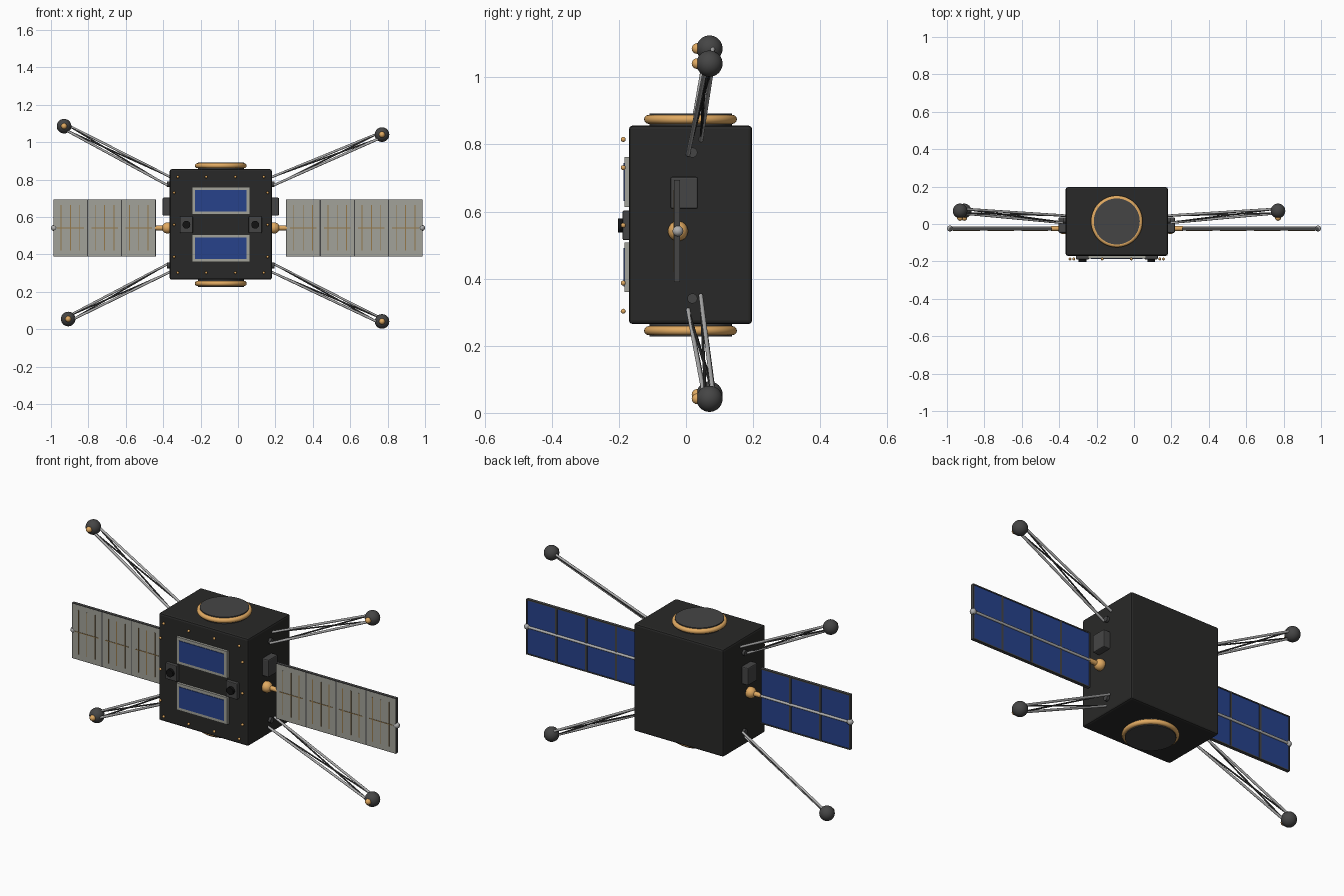
import bpy, math
from mathutils import Vector

if "Cube" in bpy.data.objects:
    bpy.data.objects.remove(bpy.data.objects["Cube"])


def mat(name, r, g, b):
    m = bpy.data.materials.new(name)
    m.diffuse_color = (r, g, b, 1)
    m.use_nodes = True
    m.node_tree.nodes["Principled BSDF"].inputs["Base Color"].default_value = m.diffuse_color
    return m


BLACK = mat("black_hull", 0.022, 0.022, 0.021)
DARK = mat("dark_grey", 0.06, 0.06, 0.06)
LENS = mat("lens_black", 0.006, 0.006, 0.006)
GOLD = mat("gold", 0.75, 0.4, 0.12)
BRONZE = mat("bronze_strip", 0.3, 0.19, 0.07)
BLUE = mat("cell_blue", 0.02, 0.055, 0.26)
PLATE = mat("plate_grey", 0.36, 0.36, 0.32)
SILVER = mat("silver", 0.42, 0.42, 0.42)


def finish(name, m, smooth=False):
    o = bpy.context.object
    o.name = name
    o.data.materials.append(m)
    if smooth:
        bpy.ops.object.shade_smooth_by_angle(angle=math.radians(40))
    return o


def box(name, lo, hi, m, bevel=0):
    lo, hi = Vector(lo), Vector(hi)
    bpy.ops.mesh.primitive_cube_add(size=1, location=(lo + hi) / 2)
    o = bpy.context.object
    o.scale = hi - lo
    bpy.ops.object.transform_apply(location=False, rotation=False, scale=True)
    finish(name, m)
    if bevel:
        b = o.modifiers.new("bevel", 'BEVEL')
        b.width, b.segments = bevel, 2
    return o


def rod(name, a, b, r, m, verts=16):
    a, b = Vector(a), Vector(b)
    d = b - a
    bpy.ops.mesh.primitive_cylinder_add(vertices=verts, radius=r, depth=d.length,
                                        location=(a + b) / 2,
                                        rotation=d.to_track_quat('Z', 'Y').to_euler())
    return finish(name, m, True)


def ball(name, c, r, m, seg=24):
    bpy.ops.mesh.primitive_uv_sphere_add(segments=seg, ring_count=seg // 2, radius=r, location=c)
    return finish(name, m, True)


CX, CY, CZ = -0.092, 0.0135, 0.56
X0, X1, Y0, Y1, Z0, Z1 = -0.365, 0.181, -0.17, 0.197, 0.265, 0.856

# Main hull
box("hull", (X0, Y0, Z0), (X1, Y1, Z1), BLACK, 0.01)

# Round cap and gold ring on the top and bottom
for label, s in (("top", 1), ("bottom", -1)):
    cap = rod(label + "_cap", (CX, CY, CZ + s * 0.28), (CX, CY, CZ + s * 0.333), 0.123, DARK, 48)
    for p in cap.data.polygons:
        p.use_smooth = True
    bpy.ops.mesh.primitive_torus_add(major_segments=48, minor_segments=12, major_radius=0.125,
                                     minor_radius=0.0135, location=(CX, CY, CZ + s * 0.315))
    finish(label + "_ring", GOLD, True)

# Front cell windows with frames, upper and lower
for label, zc in (("upper", 0.688), ("lower", 0.434)):
    box(label + "_window", (CX - 0.137, -0.187, zc - 0.057), (CX + 0.137, Y0 + 0.005, zc + 0.057), BLUE)
    for s in (-1, 1):
        za, zb = sorted((zc + s * 0.057, zc + s * 0.074))
        box(label + "_window_rail", (CX - 0.155, -0.184, za), (CX + 0.155, Y0 + 0.005, zb), PLATE)
        xa, xb = sorted((CX + s * 0.137, CX + s * 0.155))
        box(label + "_window_stile", (xa, -0.184, zc - 0.057), (xb, Y0 + 0.005, zc + 0.057), PLATE)

# Front cameras
for s in (-1, 1):
    x = CX + s * 0.184
    box("camera_box", (x - 0.035, -0.189, 0.515), (x + 0.035, Y0 + 0.01, 0.603), DARK, 0.004)
    rod("camera_lens", (x, -0.18, 0.559), (x, -0.203, 0.559), 0.021, LENS, 24)

# Gold studs around the front face
studs = [(dx, s * 0.256) for dx in (-0.23, -0.078, 0.078, 0.23) for s in (-1, 1)]
studs += [(s * 0.25, dz) for dz in (-0.172, 0, 0.172) for s in (-1, 1)]
for dx, dz in studs:
    ball("stud", (CX + dx, -0.187, 0.559 + dz), 0.0075, GOLD, 12)

# Wings: three panels on the left, four on the right
WY, WZ, SEG = -0.024, 0.542, 0.1825
for side, s, wall, count in (("left", -1, X0, 3), ("right", 1, X1, 4)):
    # Side equipment box
    xa, xb = sorted((wall - s * 0.01, wall + s * 0.038))
    box(side + "_side_box", (xa, -0.047, 0.608), (xb, 0.036, 0.704), DARK, 0.006)
    # Gold hinge, spar and tip
    root = s * (0.987 - count * SEG)
    ball(side + "_hinge_ball", (wall + s * 0.012, WY, WZ), 0.03, GOLD)
    rod(side + "_hinge_shaft", (wall, WY, WZ), (root + s * 0.004, WY, WZ), 0.013, GOLD)
    rod(side + "_wing_spar", (root, -0.02, WZ), (s * 0.985, -0.02, WZ), 0.007, SILVER)
    ball(side + "_wing_tip", (s * 0.984, WY, WZ), 0.016, SILVER)
    for i in range(count):
        a, b = sorted((root + s * i * SEG, root + s * (i + 1) * SEG))
        # Blue cells behind, grey plate in front
        box(side + "_cells", (a + 0.004, -0.031, 0.394), (b - 0.004, -0.021, 0.69), BLUE)
        box(side + "_plate", (a + 0.003, -0.036, 0.393), (b - 0.003, -0.031, 0.691), PLATE)
        # Frame bars
        for xa, xb in ((a, a + 0.006), (b - 0.006, b)):
            box(side + "_frame_stile", (xa, -0.0355, 0.39), (xb, -0.018, 0.694), DARK)
        for za, zb in ((0.39, 0.396), (0.688, 0.694)):
            box(side + "_frame_rail", (a, -0.0355, za), (b, -0.018, zb), DARK)
        # Conductor strips on the front
        mid = (a + b) / 2
        for k in (-0.05, 0, 0.05):
            box(side + "_strip", (mid + k - 0.002, -0.038, 0.42), (mid + k + 0.002, -0.035, 0.664), BRONZE)
        box(side + "_cross_strip", (a + 0.02, -0.038, WZ - 0.002), (b - 0.02, -0.035, WZ + 0.002), BRONZE)

# Four booms: flat truss of two rods with crossed braces, ending in a ball
booms = (("upper_left", X0, 0.79, (-0.93, 0.07, 1.086)), ("upper_right", X1, 0.79, (0.77, 0.07, 1.041)),
         ("lower_left", X0, 0.33, (-0.908, 0.07, 0.055)), ("lower_right", X1, 0.33, (0.77, 0.07, 0.042)))
for label, wall, z, tip in booms:
    tip = Vector(tip)
    base = Vector((wall, 0.025, z))
    arm = tip - base
    half = Vector((0, 0.019, 0.02))
    half.x = -(half.y * arm.y + half.z * arm.z) / arm.x
    end = half * 0.6
    for s in (-1, 1):
        rod(label + "_boom_rod", base + s * half, tip + s * end, 0.0065, SILVER, 12)
        rod(label + "_boom_brace", base + s * half, tip - s * end, 0.004, DARK, 8)
    out = Vector((math.copysign(0.014, arm.x), 0, 0))
    mount = Vector((wall, 0.019, 0.776 if z > 0.5 else 0.341))
    rod(label + "_boom_mount", mount - out, mount + out, 0.015, DARK)
    ball(label + "_boom_ball", tip, 0.039, DARK, 32)
    ball(label + "_boom_sensor", tip - Vector((0, 0.037, 0)), 0.016, GOLD, 16)
